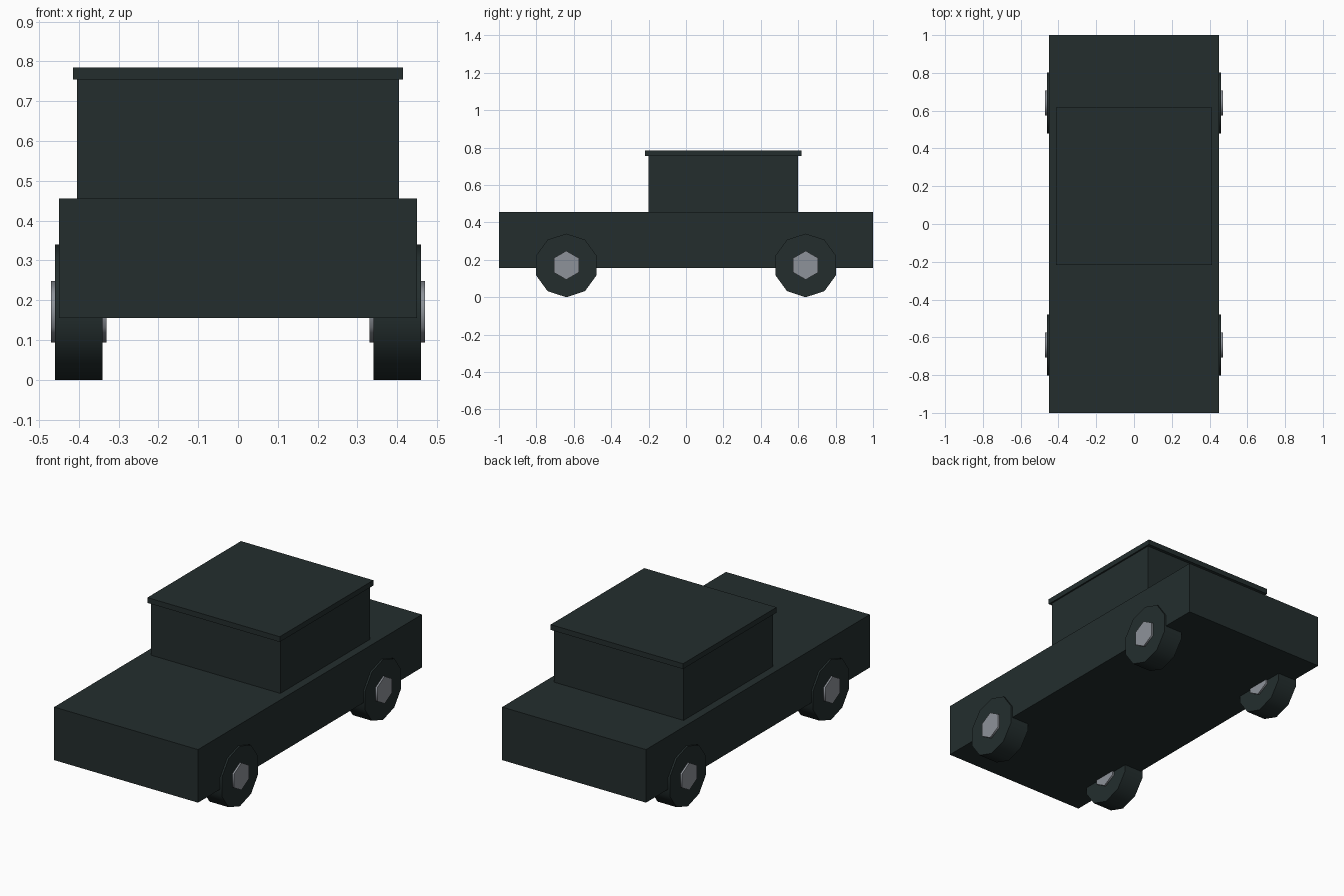
import bpy
from math import radians

cube = bpy.data.objects.get("Cube")
if cube:
    bpy.data.objects.remove(cube, do_unlink=True)


def material(name, rgb):
    mat = bpy.data.materials.new(name)
    mat.use_nodes = True
    mat.diffuse_color = (*rgb, 1)
    mat.node_tree.nodes["Principled BSDF"].inputs["Base Color"].default_value = (*rgb, 1)
    return mat


paint = material("dark green grey", (0.017, 0.027, 0.027))
metal = material("light grey", (0.27, 0.29, 0.32))


def box(name, low, high):
    centre = [(a + b) / 2 for a, b in zip(low, high)]
    bpy.ops.mesh.primitive_cube_add(size=1, location=centre)
    ob = bpy.context.object
    ob.name = name
    ob.scale = [b - a for a, b in zip(low, high)]
    bpy.ops.object.transform_apply(location=False, rotation=False, scale=True)
    ob.data.materials.append(paint)


def disc(name, sides, radius, width, location, mat):
    # Axle along x, with one corner pointing straight up
    bpy.ops.mesh.primitive_cylinder_add(vertices=sides, radius=radius, depth=width,
                                        location=location,
                                        rotation=(radians(90), 0, radians(90)))
    ob = bpy.context.object
    ob.name = name
    bpy.ops.object.transform_apply(location=False, rotation=True, scale=False)
    ob.data.materials.append(mat)
    bpy.ops.object.shade_smooth_by_angle(angle=radians(65))


# Body, cabin and overhanging roof
box("body", (-0.45, -1, 0.155), (0.45, 1, 0.455))
box("cabin", (-0.405, -0.2, 0.455), (0.405, 0.6, 0.755))
box("roof", (-0.414, -0.218, 0.755), (0.414, 0.618, 0.785))

# Four tyres with hubs poking out on both faces
for end, y in (("front", -0.64), ("rear", 0.64)):
    for side, x in (("left", 0.4), ("right", -0.4)):
        disc(f"{end}_{side}_tyre", 10, 0.17, 0.12, (x, y, 0.17), paint)
        disc(f"{end}_{side}_hub", 6, 0.077, 0.14, (x, y, 0.171), metal)
